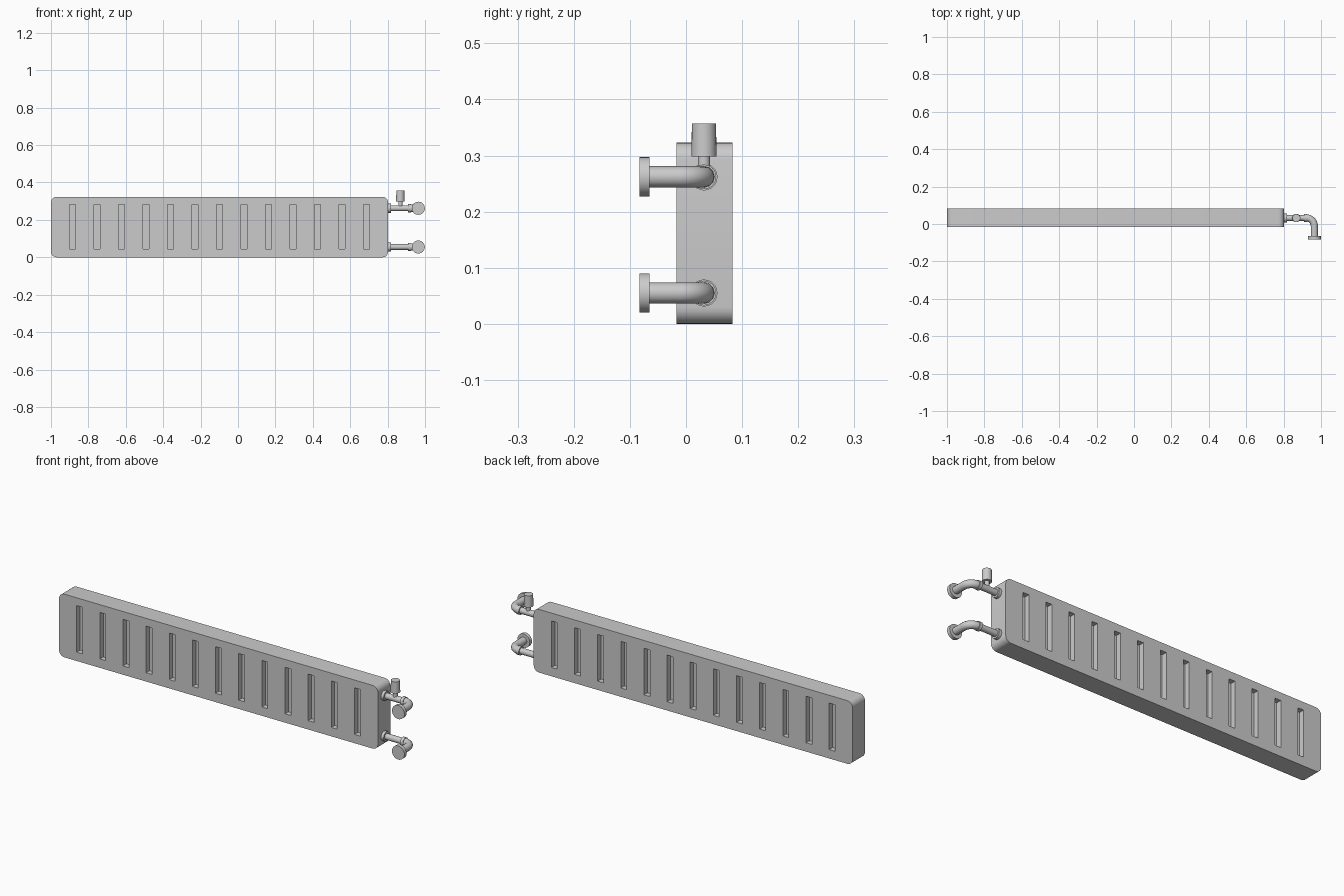
import bpy, bmesh, math
from mathutils import Vector, Matrix

if "Cube" in bpy.data.objects:
    bpy.data.objects.remove(bpy.data.objects["Cube"])

grey = bpy.data.materials.new("painted grey")
grey.diffuse_color = (0.6, 0.6, 0.6, 1)
grey.use_nodes = True
grey.node_tree.nodes["Principled BSDF"].inputs["Base Color"].default_value = grey.diffuse_color


def finish(ob, angle=35):
    ob.data.materials.clear()
    ob.data.materials.append(grey)
    bpy.ops.object.select_all(action='DESELECT')
    ob.select_set(True)
    bpy.context.view_layer.objects.active = ob
    bpy.ops.object.shade_smooth_by_angle(angle=math.radians(angle))


def from_bmesh(name, bm):
    bmesh.ops.recalc_face_normals(bm, faces=bm.faces)
    me = bpy.data.meshes.new(name)
    bm.to_mesh(me)
    bm.free()
    ob = bpy.data.objects.new(name, me)
    bpy.context.collection.objects.link(ob)
    return ob


def rod(name, a, b, r1, r2=None, sides=24):
    """Cylinder or cone from point a to point b."""
    a, b = Vector(a), Vector(b)
    turn = (b - a).to_track_quat('Z', 'Y').to_matrix().to_4x4()
    bm = bmesh.new()
    bmesh.ops.create_cone(bm, cap_ends=True, segments=sides, radius1=r1,
                          radius2=r1 if r2 is None else r2, depth=(b - a).length,
                          matrix=Matrix.Translation((a + b) / 2) @ turn)
    finish(from_bmesh(name, bm))


# Panel: rounded rectangle extruded in depth
X0, X1, Y0, Y1, H, R = -1.0, 0.803, -0.017, 0.083, 0.323, 0.03
bm = bmesh.new()
outline = []
corners = [(X1 - R, H - R), (X0 + R, H - R), (X0 + R, R), (X1 - R, R)]
for i, (cx, cz) in enumerate(corners):
    for k in range(7):
        t = math.radians(90 * i + 15 * k)
        outline.append(bm.verts.new((cx + R * math.cos(t), Y0, cz + R * math.sin(t))))
face = bm.faces.new(outline)
ext = bmesh.ops.extrude_face_region(bm, geom=[face])
bmesh.ops.translate(bm, vec=(0, Y1 - Y0, 0),
                    verts=[g for g in ext["geom"] if isinstance(g, bmesh.types.BMVert)])
panel = from_bmesh("radiator_panel", bm)

# Recessed slots on the front and back of the panel
DEPTH = 0.028
bm = bmesh.new()
for i in range(13):
    for y in (Y0, Y1):
        m = (Matrix.Translation((-0.884 + i * 0.1309, y, 0.164))
             @ Matrix.Diagonal((0.033, 2 * DEPTH, 0.238, 1)))
        bmesh.ops.create_cube(bm, size=1, matrix=m)
cutter = from_bmesh("slot_cutter", bm)
cutter.hide_render = True
mod = panel.modifiers.new("slots", 'BOOLEAN')
mod.operation, mod.solver, mod.object = 'DIFFERENCE', 'EXACT', cutter
bpy.context.view_layer.objects.active = panel
bpy.ops.object.modifier_apply(modifier=mod.name)
bpy.data.objects.remove(cutter)
finish(panel)

# Two pipes: straight stub, collars, elbow towards the front and wall flange
PY, FX, BEND = 0.032, 0.964, 0.042
for label, z in (("lower", 0.055), ("upper", 0.262)):
    rod(label + "_stub", (0.795, PY, z), (0.925, PY, z), 0.0155)
    rod(label + "_panel_collar", (0.80, PY, z), (0.818, PY, z), 0.0245, sides=12)
    rod(label + "_elbow_collar", (0.909, PY, z), (0.925, PY, z), 0.022)
    path = [(0.915, PY, z)]
    for k in range(9):
        t = math.radians(90 - k * 11.25)
        path.append((FX - BEND + BEND * math.cos(t), PY - BEND + BEND * math.sin(t), z))
    path.append((FX, -0.072, z))
    cu = bpy.data.curves.new(label + "_elbow", 'CURVE')
    cu.dimensions = '3D'
    cu.bevel_depth, cu.bevel_resolution, cu.use_fill_caps = 0.019, 4, True
    sp = cu.splines.new('POLY')
    sp.points.add(len(path) - 1)
    for p, co in zip(sp.points, path):
        p.co = (*co, 1)
    ob = bpy.data.objects.new(label + "_elbow", cu)
    bpy.context.collection.objects.link(ob)
    bpy.ops.object.select_all(action='DESELECT')
    ob.select_set(True)
    bpy.context.view_layer.objects.active = ob
    bpy.ops.object.convert(target='MESH')
    finish(bpy.context.view_layer.objects.active)
    rod(label + "_flange", (FX, -0.065, z), (FX, -0.083, z), 0.035, sides=32)

# Valve on the upper pipe
rod("valve_stem", (0.868, PY, 0.262), (0.868, PY, 0.30), 0.011)
rod("valve_knob", (0.868, PY, 0.298), (0.868, PY, 0.357), 0.0225, 0.0215)
